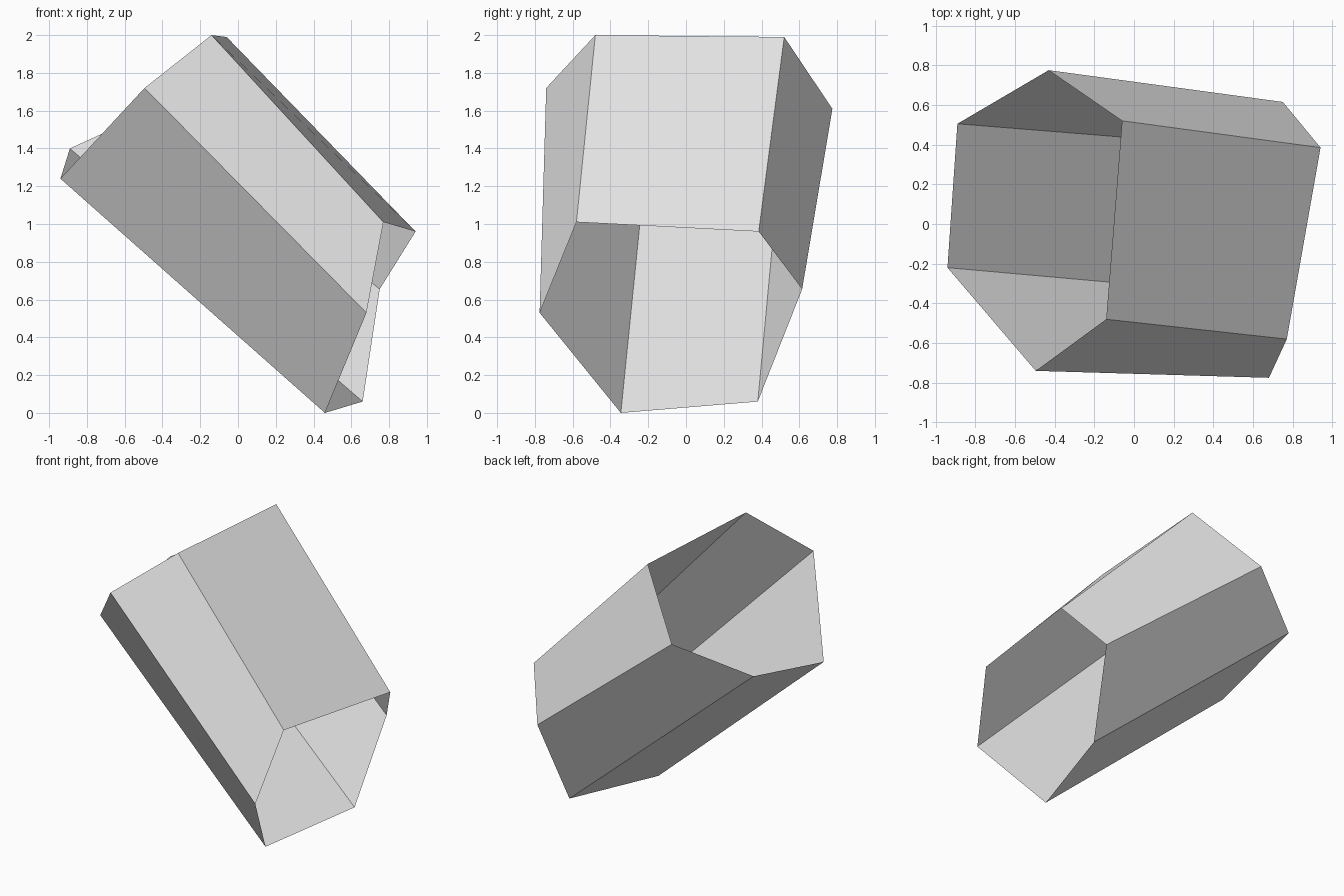
import bpy
import bmesh

# Remove the default object only
default_cube = bpy.data.objects.get("Cube")
if default_cube:
    bpy.data.objects.remove(default_cube, do_unlink=True)


def flat_material(name, colour):
    material = bpy.data.materials.new(name)
    material.use_nodes = True
    material.diffuse_color = colour
    shader = next(node for node in material.node_tree.nodes
                  if node.type == "BSDF_PRINCIPLED")
    shader.inputs["Base Color"].default_value = colour
    return material


def open_tube(name, start_rim, end_rim, material):
    """Join two matching rims with flat walls and leave both ends open."""
    builder = bmesh.new()
    start = [builder.verts.new(point) for point in start_rim]
    end = [builder.verts.new(point) for point in end_rim]
    count = len(start)
    for current in range(count):
        following = (current + 1) % count
        wall = builder.faces.new((start[current], end[current],
                                  end[following], start[following]))
        wall.smooth = False
    mesh = bpy.data.meshes.new(name)
    builder.to_mesh(mesh)
    builder.free()
    mesh.materials.append(material)
    tube = bpy.data.objects.new(name, mesh)
    bpy.context.scene.collection.objects.link(tube)
    return tube


# Six-sided rim at the raised end
upper_rim = [
    (-.14, -.48, 2), (-.06, .52, 1.99), (-.43, .775, 1.61),
    (-.89, .505, 1.4), (-.94, -.22, 1.24), (-.495, -.74, 1.72),
]

# Matching rim at the end that rests on the ground
lower_rim = [
    (.77, -.58, 1.01), (.94, .385, .96), (.75, .615, .655),
    (.66, .38, .06), (.46, -.345, 0), (.68, -.775, .53),
]

# Tilted open hexagonal tube
light_grey = flat_material("light grey", (.8, .8, .8, 1))
open_tube("hexagonal_tube", upper_rim, lower_rim, light_grey)
